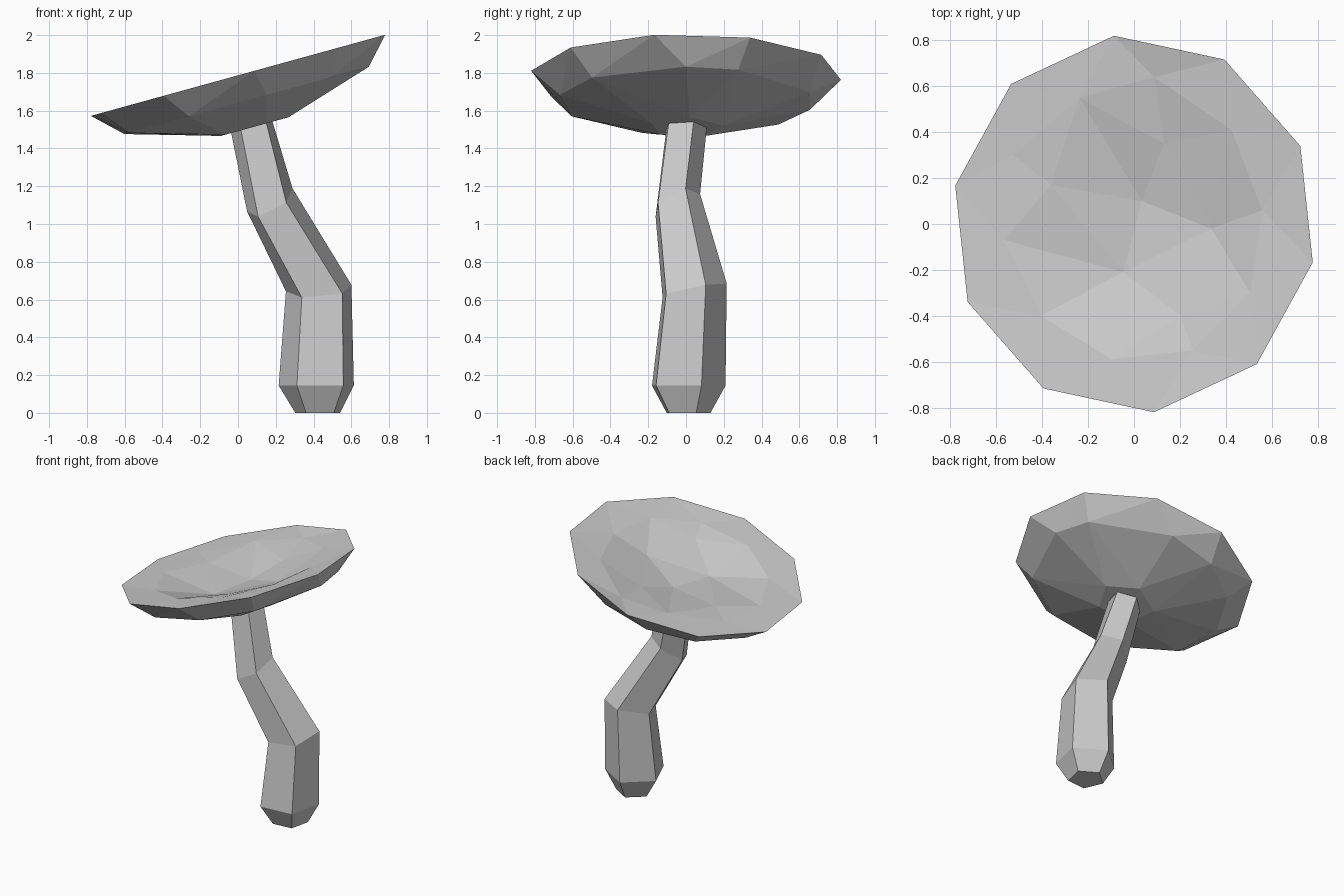
import bpy, bmesh
from math import cos, sin, radians
from mathutils import Vector, geometry

cube = bpy.data.objects.get("Cube")
if cube:
    bpy.data.objects.remove(cube)

# One plain grey material
grey = bpy.data.materials.new("light_grey")
grey.use_nodes = True
COLOUR = (0.6, 0.6, 0.6, 1)
grey.diffuse_color = COLOUR
grey.node_tree.nodes["Principled BSDF"].inputs["Base Color"].default_value = COLOUR


def polar(radius, degrees, z=0.0):
    a = radians(degrees)
    return Vector((radius * cos(a), radius * sin(a), z))


def finish(bm, name):
    """Turn a bmesh into a flat-shaded grey object."""
    bmesh.ops.recalc_face_normals(bm, faces=bm.faces)
    mesh = bpy.data.meshes.new(name)
    bm.to_mesh(mesh)
    bm.free()
    mesh.materials.append(grey)
    obj = bpy.data.objects.new(name, mesh)
    bpy.context.collection.objects.link(obj)
    return obj


# Stem: bent five-sided tube; rings of centre x, y, z, radius, slope x, slope y
SIDES = 5
RINGS = [
    (0.425, 0.005, 0.0, 0.125, 0, 0),
    (0.42, 0.0, 0.145, 0.21, 0, 0),
    (0.432, 0.033, 0.65, 0.183, 0.08, 0.2),
    (0.172, -0.052, 1.113, 0.127, 0.47, 0.4),
    (0.065, 0.0, 1.56, 0.115, 0.2, 0),
]
bm = bmesh.new()
loops = []
for x, y, z, r, sx, sy in RINGS:
    loop = []
    for k in range(SIDES):
        d = polar(r, 23 + 360 / SIDES * k)
        loop.append(bm.verts.new((x + d.x, y + d.y, z + sx * d.x + sy * d.y)))
    loops.append(loop)
for low, high in zip(loops, loops[1:]):
    for k in range(SIDES):
        n = (k + 1) % SIDES
        bm.faces.new((low[k], low[n], high[n], high[k]))
bm.faces.new(loops[0][::-1])
bm.faces.new(loops[-1])
finish(bm, "stem")

# Cap underside: convex faceted bowl below a ten-sided rim
TILT = radians(15.4)
bm = bmesh.new()
rim = [bm.verts.new(polar(0.825, -11.7 + 36 * k)) for k in range(10)]
for angle in (0, 24, 75, 105, 134, 167, 200, 243, 280, 313):
    bm.verts.new(polar(0.68, angle, -0.14))
for k in range(5):
    bm.verts.new(polar(0.2, 6 + 72 * k, -0.285))
bmesh.ops.convex_hull(bm, input=bm.verts[:])
lid = [f for f in bm.faces if all(v in rim for v in f.verts)]
bmesh.ops.delete(bm, geom=lid, context='FACES_ONLY')
loose = [e for e in bm.edges if not e.link_faces]
bmesh.ops.delete(bm, geom=loose, context='EDGES')

# Cap top: irregular hollow inside the rim (x, y, height)
BUMPS = [
    (-0.37, 0.17, -0.03), (-0.57, -0.07, -0.01), (-0.08, -0.21, -0.12),
    (0.0, 0.1, -0.13), (0.11, 0.35, -0.08), (-0.24, 0.55, -0.01),
    (0.08, 0.64, -0.03), (0.42, 0.41, -0.02), (0.31, -0.02, -0.1),
    (0.55, 0.06, -0.03), (0.5, -0.3, -0.02), (0.19, -0.4, -0.05),
    (0.25, -0.55, -0.02), (-0.1, -0.59, -0.01), (-0.41, -0.4, -0.02),
    (-0.53, 0.3, -0.01),
]
points = rim + [bm.verts.new((x / cos(TILT), y, h)) for x, y, h in BUMPS]
flat = [v.co.to_2d() for v in points]
result = geometry.delaunay_2d_cdt(flat, [], [], 0, 1e-5)
triangles, origins = result[2], result[3]
for tri in triangles:
    bm.faces.new([points[origins[i][0]] for i in tri])
cap = finish(bm, "cap")
cap.location.z = 1.787
cap.rotation_euler.y = -TILT
